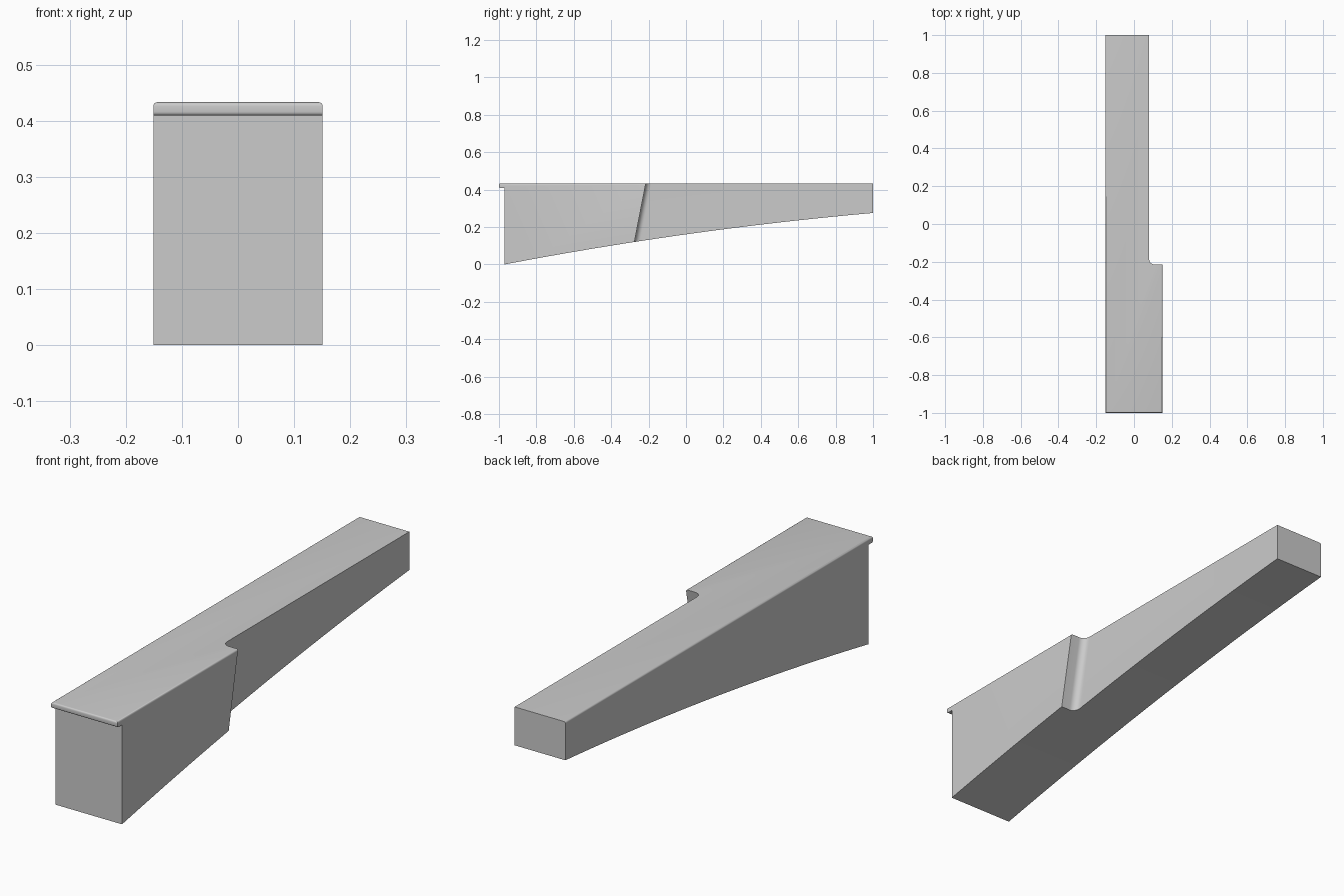
import bpy, bmesh, math

if "Cube" in bpy.data.objects:
    bpy.data.objects.remove(bpy.data.objects["Cube"])

TOP, HALF_W, LIP_Z = 0.433, 0.151, 0.409
FRONT, NECK, BACK = -1.0, -0.97, 1.0


def prism(name, points, offset):
    """Solid made by sweeping a closed loop of 3D points along offset."""
    bm = bmesh.new()
    face = bm.faces.new([bm.verts.new(p) for p in points])
    swept = bmesh.ops.extrude_face_region(bm, geom=[face])["geom"]
    bmesh.ops.translate(bm, vec=offset,
                        verts=[v for v in swept if isinstance(v, bmesh.types.BMVert)])
    bmesh.ops.recalc_face_normals(bm, faces=bm.faces)
    mesh = bpy.data.meshes.new(name)
    obj = bpy.data.objects.new(name, mesh)
    bpy.context.collection.objects.link(obj)
    bm.to_mesh(mesh)
    bm.free()
    return obj


# Side profile: flat top, front lip, gently arched underside
def underside(y):
    return 0.275 * (y - NECK) / (BACK - NECK) + 0.026 * (y - NECK) * (BACK - y)


N = 24
profile = [(BACK, TOP), (FRONT, TOP), (FRONT, LIP_Z), (NECK, LIP_Z)]
for i in range(N + 1):
    y = NECK + (BACK - NECK) * i / N
    profile.append((y, underside(y)))
key = prism("key_body", [(-HALF_W, y, z) for y, z in profile], (2 * HALF_W, 0, 0))

# Softened edges: both long top edges and the lip's front edges
bm = bmesh.new()
bm.from_mesh(key.data)


def is_soft(edge):
    a, b = (v.co for v in edge.verts)
    long_top = min(a.z, b.z) > TOP - 1e-4 and abs(a.y - b.y) > 1
    lip_front = max(a.y, b.y) < FRONT + 1e-4 and abs(a.x - b.x) > 0.1
    return long_top or lip_front


bmesh.ops.bevel(bm, geom=[e for e in bm.edges if is_soft(e)], offset=0.007,
                segments=4, profile=0.5, affect='EDGES')
bm.to_mesh(key.data)
bm.free()

# Notch cutter: filleted inner corner, leaning forward towards the bottom
NOTCH_X, NOTCH_Y, R, LEAN = 0.08, -0.215, 0.03, 0.195
outline = [(0.3, 1.3), (NOTCH_X, 1.3)]
for i in range(11):
    a = math.pi + math.pi / 2 * i / 10
    outline.append((NOTCH_X + R + R * math.cos(a), NOTCH_Y + R + R * math.sin(a)))
outline.append((0.3, NOTCH_Y))
z0, z1 = -0.1, 0.6
cutter = prism("notch_cutter",
               [(x, y + (z0 - TOP) * LEAN, z0) for x, y in outline],
               (0, (z1 - z0) * LEAN, z1 - z0))
cutter.hide_render = True

# Cut the notch and shade
cut = key.modifiers.new("notch", 'BOOLEAN')
cut.operation = 'DIFFERENCE'
cut.solver = 'EXACT'
cut.object = cutter
bpy.context.view_layer.objects.active = key
key.select_set(True)
bpy.ops.object.modifier_apply(modifier=cut.name)
bpy.data.objects.remove(cutter, do_unlink=True)
bpy.ops.object.shade_smooth_by_angle(angle=math.radians(30))
